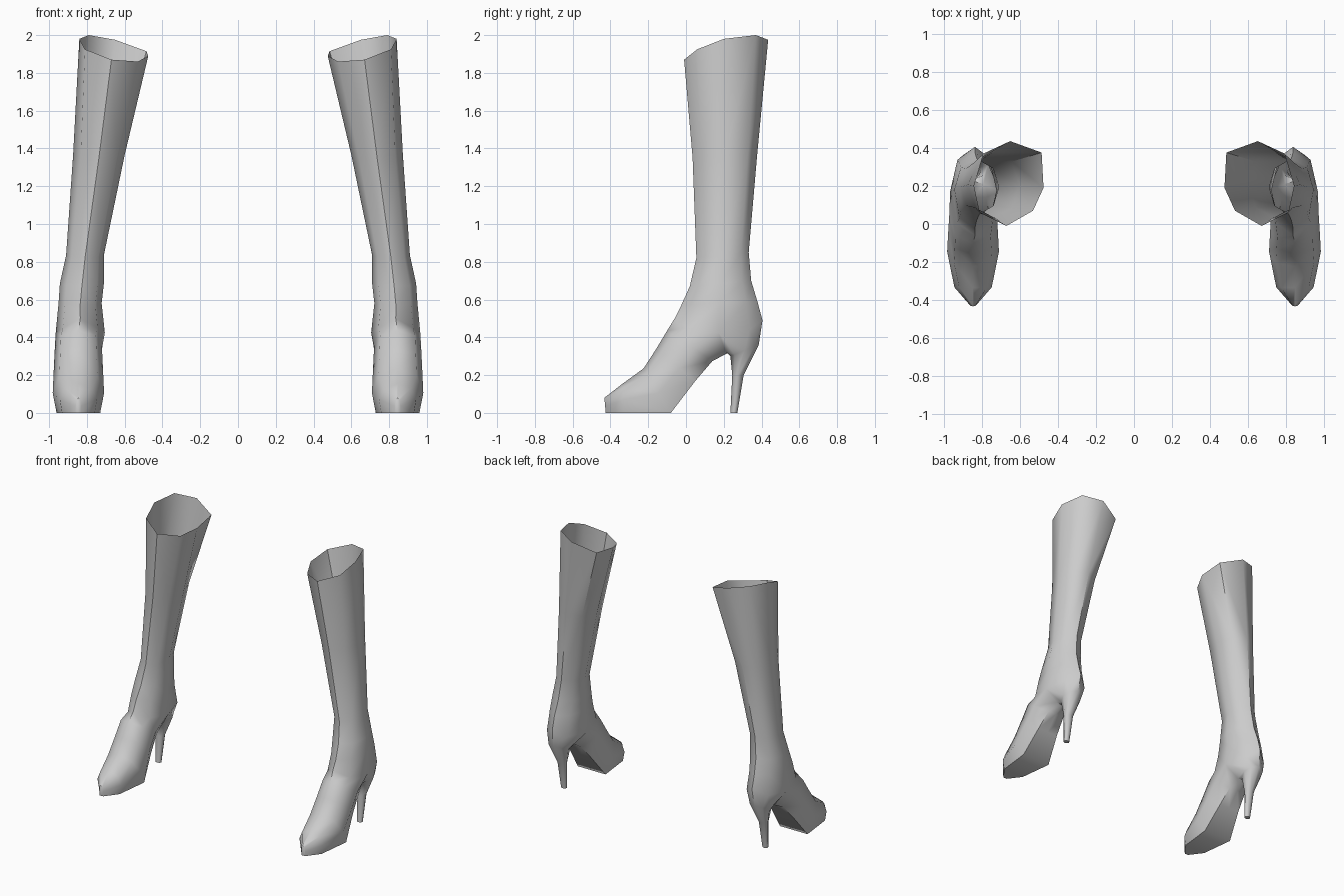
import bpy, bmesh, math

if "Cube" in bpy.data.objects:
    bpy.data.objects.remove(bpy.data.objects["Cube"])

grey = bpy.data.materials.new("light grey leather")
grey.diffuse_color = (0.6, 0.6, 0.6, 1)
grey.use_nodes = True
grey.node_tree.nodes["Principled BSDF"].inputs["Base Color"].default_value = grey.diffuse_color

bm = bmesh.new()


def add(points):
    return [bm.verts.new(p) for p in points]


def bridge(a, b):
    for i in range(len(a)):
        j = (i + 1) % len(a)
        bm.faces.new((a[i], a[j], b[j], b[i]))


def leg_ring(x_in, x_out, front, back, sag=0.0):
    """Eight points from the back, round the outer side; front/back are (y, z)."""
    pts = []
    for k in range(8):
        a = k * math.pi / 4
        s, t = math.sin(a), (1 + math.cos(a)) / 2
        pts.append(((x_in + x_out) / 2 + s * (x_out - x_in) / 2,
                    front[0] + t * (back[0] - front[0]),
                    front[1] + t * (back[1] - front[1]) - sag * abs(s)))
    return add(pts)


def foot_ring(half, top, bottom, sole, side=0.55, x=0.845):
    """Section from instep (top) to sole (bottom), both (y, z)."""
    shape = [(1, side), (0.74, 0.16), (0, 0), (-0.74, 0.16), (-1, side),
             (-sole, 1), (0, 1), (sole, 1)]
    return add([(x + half * u, top[0] + t * (bottom[0] - top[0]),
                 top[1] + t * (bottom[1] - top[1])) for u, t in shape])


# Shaft: slanted open rim, then rings down to the ankle
rim = add([(0.65, 0.435, 1.975), (0.79, 0.37, 2.0), (0.84, 0.2, 1.98),
           (0.81, 0.06, 1.925), (0.67, -0.01, 1.87), (0.53, 0.07, 1.86),
           (0.475, 0.19, 1.89), (0.485, 0.375, 1.915)])
rings = [rim,
         leg_ring(0.60, 0.873, (0.035, 1.35), (0.378, 1.38)),
         leg_ring(0.71, 0.91, (0.055, 0.82), (0.332, 0.85)),
         leg_ring(0.71, 0.943, (0.02, 0.67), (0.345, 0.70)),
         leg_ring(0.722, 0.95, (-0.025, 0.57), (0.378, 0.59)),
         leg_ring(0.705, 0.965, (-0.06, 0.50), (0.405, 0.49), 0.07)]
for a, b in zip(rings, rings[1:]):
    bridge(a, b)
ankle = rings[-1]

# Arch: three points that split the ankle into foot and heel
arch = add([(0.895, 0.21, 0.325), (0.845, 0.225, 0.318), (0.79, 0.21, 0.325)])

# Foot: sections fanning from the ankle to the toe
foot = [[ankle[i] for i in (2, 3, 4, 5, 6)] + arch[::-1],
        foot_ring(0.125, (-0.10, 0.435), (0.14, 0.275), 0.55, 0.6),
        foot_ring(0.130, (-0.16, 0.335), (0.05, 0.17), 0.65, 0.6),
        foot_ring(0.136, (-0.225, 0.235), (-0.08, 0), 0.85),
        foot_ring(0.098, (-0.335, 0.155), (-0.33, 0), 0.88),
        foot_ring(0.015, (-0.432, 0.08), (-0.425, 0), 1.0)]
for a, b in zip(foot, foot[1:]):
    bridge(a, b)
bm.faces.new(foot[-1])

# Heel: tapering stiletto down to the floor
heel = [[ankle[0], ankle[1], ankle[2]] + arch + [ankle[6], ankle[7]]]
for half, back, front, z in [(0.075, 0.385, 0.235, 0.36), (0.036, 0.305, 0.245, 0.2),
                             (0.022, 0.272, 0.235, 0)]:
    ring = []
    for k in range(8):
        a = k * math.pi / 4
        t = (1 + math.cos(a)) / 2
        lift = -0.06 * (1 - t) if z > 0.3 else 0
        ring.append((0.842 + half * math.sin(a), front + t * (back - front), z + lift))
    heel.append(add(ring))
for a, b in zip(heel, heel[1:]):
    bridge(a, b)
bm.faces.new(heel[-1])

bmesh.ops.recalc_face_normals(bm, faces=bm.faces)
# Open shell: make the shaft face outwards
bm.faces.ensure_lookup_table()
if bm.faces[2].normal.x < 0 and bm.faces[1].normal.x < 0:
    bmesh.ops.reverse_faces(bm, faces=bm.faces)

mesh = bpy.data.meshes.new("high_heel_boots")
bm.to_mesh(mesh)
bm.free()
boots = bpy.data.objects.new("high_heel_boots", mesh)
bpy.context.collection.objects.link(boots)
mesh.materials.append(grey)

# Second boot
boots.modifiers.new("pair", 'MIRROR').use_axis[0] = True

bpy.context.view_layer.objects.active = boots
boots.select_set(True)
bpy.ops.object.shade_smooth_by_angle(angle=math.radians(55))
